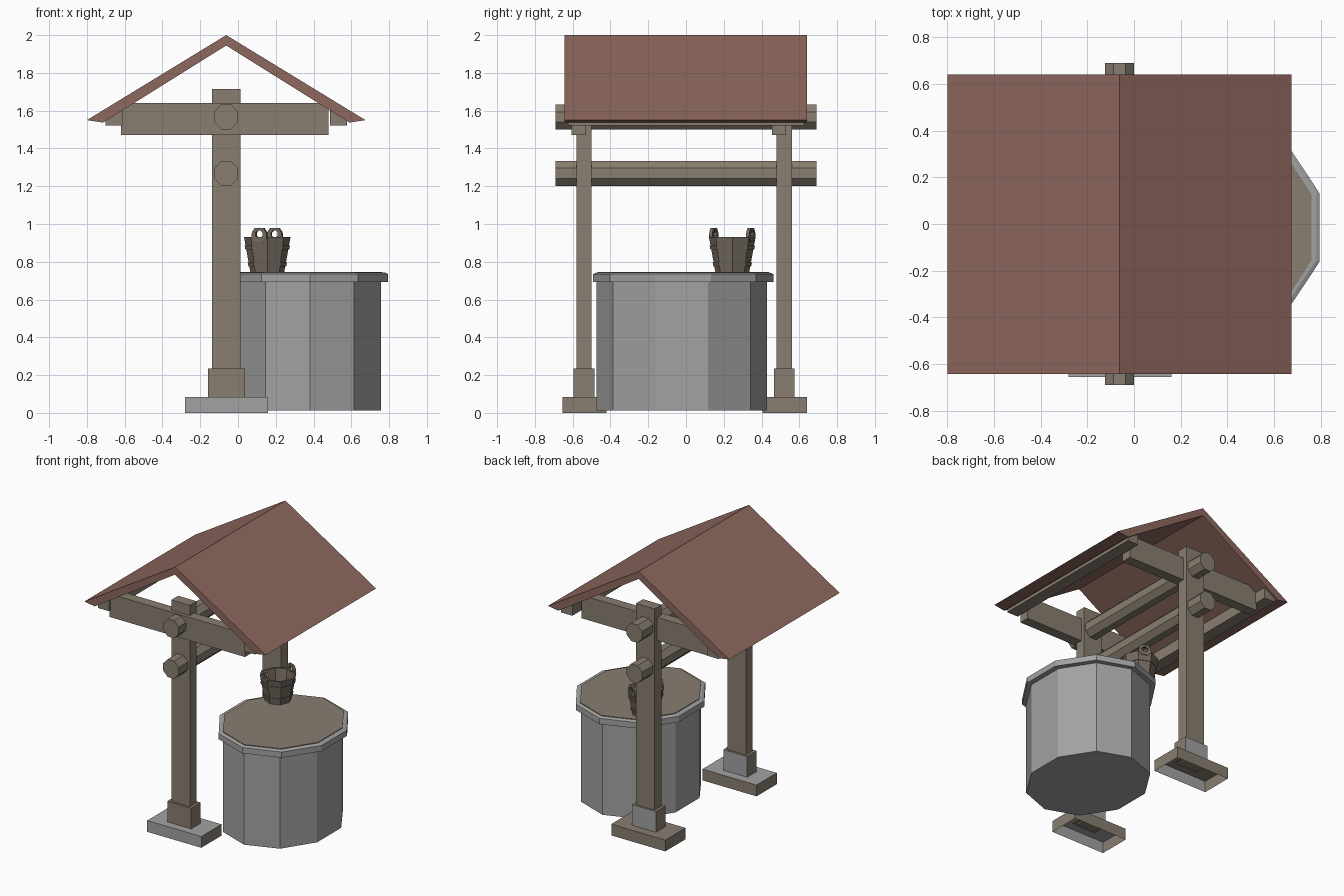
import bpy, bmesh, math
from mathutils import Vector

if "Cube" in bpy.data.objects:
    bpy.data.objects.remove(bpy.data.objects["Cube"])


def mat(name, c):
    m = bpy.data.materials.new(name)
    m.diffuse_color = (*c, 1)
    m.use_nodes = True
    m.node_tree.nodes["Principled BSDF"].inputs["Base Color"].default_value = m.diffuse_color
    return m


WOOD = mat("weathered wood", (0.25, 0.21, 0.165))
STONE = mat("grey stone", (0.36, 0.36, 0.36))
TILE = mat("red brown roof", (0.27, 0.14, 0.112))
DARK = mat("dark bucket wood", (0.175, 0.145, 0.113))
CX = -0.0625  # centre line of the frame and roof


def make(name, verts, faces, mats, rule=None):
    bm = bmesh.new()
    vs = [bm.verts.new(v) for v in verts]
    for f in faces:
        bm.faces.new([vs[i] for i in f])
    bmesh.ops.remove_doubles(bm, verts=bm.verts, dist=1e-5)
    bmesh.ops.recalc_face_normals(bm, faces=bm.faces)
    bm.normal_update()
    if rule:
        for f in bm.faces:
            f.material_index = rule(f.normal)
    me = bpy.data.meshes.new(name)
    bm.to_mesh(me)
    bm.free()
    for m in mats:
        me.materials.append(m)
    ob = bpy.data.objects.new(name, me)
    bpy.context.collection.objects.link(ob)
    return ob


def prism(name, pts, y0, y1, mats, rule=None):
    """Extrude an xz outline along y."""
    n = len(pts)
    v = [(x, y0, z) for x, z in pts] + [(x, y1, z) for x, z in pts]
    f = [(i, (i + 1) % n, (i + 1) % n + n, i + n) for i in range(n)]
    f += [tuple(range(n)), tuple(range(n, 2 * n))]
    return make(name, v, f, mats, rule)


def box(name, x0, x1, y0, y1, z0, z1, mats, rule=None):
    return prism(name, [(x0, z0), (x1, z0), (x1, z1), (x0, z1)], y0, y1, mats, rule)


def lathe(name, prof, n, cx, cy, phase, m, sy=1.0, closed=True):
    """Faceted solid from an (r, z) outline."""
    v, f, k = [], [], len(prof)
    for i in range(n):
        a = phase + 2 * math.pi * i / n
        v += [(cx + r * math.cos(a), cy + sy * r * math.sin(a), z) for r, z in prof]
    for i in range(n):
        j = (i + 1) % n
        for p in range(k if closed else k - 1):
            q = (p + 1) % k
            ring = [i * k + p, i * k + q, j * k + q, j * k + p]
            if prof[p][0] == 0 and prof[q][0] == 0:
                continue
            if prof[p][0] == 0:
                ring = ring[:3]
                ring[0] = p
            elif prof[q][0] == 0:
                ring = [ring[0], q, ring[3]]
            f.append(tuple(ring))
    return make(name, v, f, [m])


# roof: tapered gable shell with flat eaves
prism("roof", [(-0.8, 1.55), (CX, 2.0), (0.675, 1.55), (0.59, 1.537),
               (CX, 1.945), (-0.715, 1.537)], -0.643, 0.64, [TILE])

# sloped-top rails under the eaves
for s, side in ((-1, "left"), (1, "right")):
    prism("eave_rail_" + side, [(CX + s * x, z) for x, z in
          ((0.64, 1.522), (0.55, 1.522), (0.55, 1.612), (0.64, 1.557))],
          -0.625, 0.625, [WOOD])

# two posts with cross beams, cuffs and footings
for yc, side in ((-0.54, "front"), (0.52, "back")):
    box("post_" + side, -0.137, 0.014, yc - 0.04, yc + 0.04, 0.07, 1.715, [WOOD])
    box("cross_beam_" + side, -0.62, 0.48, yc - 0.065, yc + 0.01, 1.47, 1.64, [WOOD])
    box("post_cuff_" + side, -0.158, 0.036, yc - 0.055, yc + 0.055, 0.08, 0.235,
        [WOOD, STONE], lambda n: int(n.y > 0.5))
    front = side == "front"
    foot = box("footing_" + side, -0.28, 0.16, yc - 0.115, yc + 0.12, 0, 0.083,
               [WOOD, STONE],
               lambda n: int(n.y < -0.5 or (front and n.z > 0.5)))
    # footing is open underneath
    bm = bmesh.new()
    bm.from_mesh(foot.data)
    under = [f for f in bm.faces if f.normal.z < -0.5]
    bmesh.ops.delete(bm, geom=under, context='FACES')
    bm.to_mesh(foot.data)
    bm.free()

# eight-sided logs running between the posts
for z, name in ((1.567, "upper_log"), (1.268, "lower_log")):
    ring = [math.pi / 8 + math.pi / 4 * i for i in range(8)]
    prism(name, [(CX + 0.068 * math.cos(a), z + 0.071 * math.sin(a)) for a in ring],
          -0.69, 0.69, [WOOD])

# ten-sided well: wall, rim and lid
P = math.radians(18)
lathe("well_wall", [(0, 0.012), (0.397, 0.012), (0.397, 0.70), (0, 0.70)],
      10, 0.38, -0.022, P, STONE, 1.135)
lathe("well_rim", [(0.39, 0.692), (0.436, 0.692), (0.436, 0.735), (0.42, 0.742), (0.39, 0.742)],
      10, 0.38, -0.015, P, STONE, 1.095)
lathe("well_lid", [(0, 0.738), (0.401, 0.738), (0.401, 0.747), (0, 0.747)],
      10, 0.38, -0.015, P, WOOD, 1.13)

# bucket: hollow eight-sided tub, hoops and pierced ears
BX, BY = 0.155, 0.245
lathe("bucket", [(0, 0.747), (0.09, 0.747), (0.123, 0.93), (0.107, 0.93), (0.078, 0.765), (0, 0.765)],
      8, BX, BY, 0, DARK)
for z, r, h in ((0.775, 0.1, "lower"), (0.865, 0.116, "upper")):
    lathe("bucket_hoop_" + h, [(r - 0.012, z), (r, z), (r + 0.004, z + 0.022), (r - 0.008, z + 0.022)],
          8, BX, BY, 0, DARK)
EAR = [(0.04, 0.957), (0.024, 0.98), (-0.024, 0.98), (-0.04, 0.957),
       (-0.045, 0.925), (-0.02, 0.905), (0.02, 0.905), (0.045, 0.925)]
for s, side in ((-1, "front"), (1, "back")):
    a = math.radians(67.5)
    out = Vector((math.cos(a), math.sin(a), 0)) * s
    tan = Vector((-out.y, out.x, 0))
    hole = [(0.021 * math.cos(math.pi / 8 + i * math.pi / 4),
             0.946 + 0.021 * math.sin(math.pi / 8 + i * math.pi / 4)) for i in range(8)]
    v = []
    for d in (0.097, 0.115):
        for u, z in EAR + hole:
            v.append(Vector((BX, BY, z)) + out * d + tan * u)
    f = []
    for i in range(8):
        j = (i + 1) % 8
        f += [(i, j, j + 8, i + 8), (i + 16, j + 16, j + 24, i + 24),
              (i, j, j + 16, i + 16), (i + 8, j + 8, j + 24, i + 24)]
    make("bucket_ear_" + side, v, f, [DARK])
